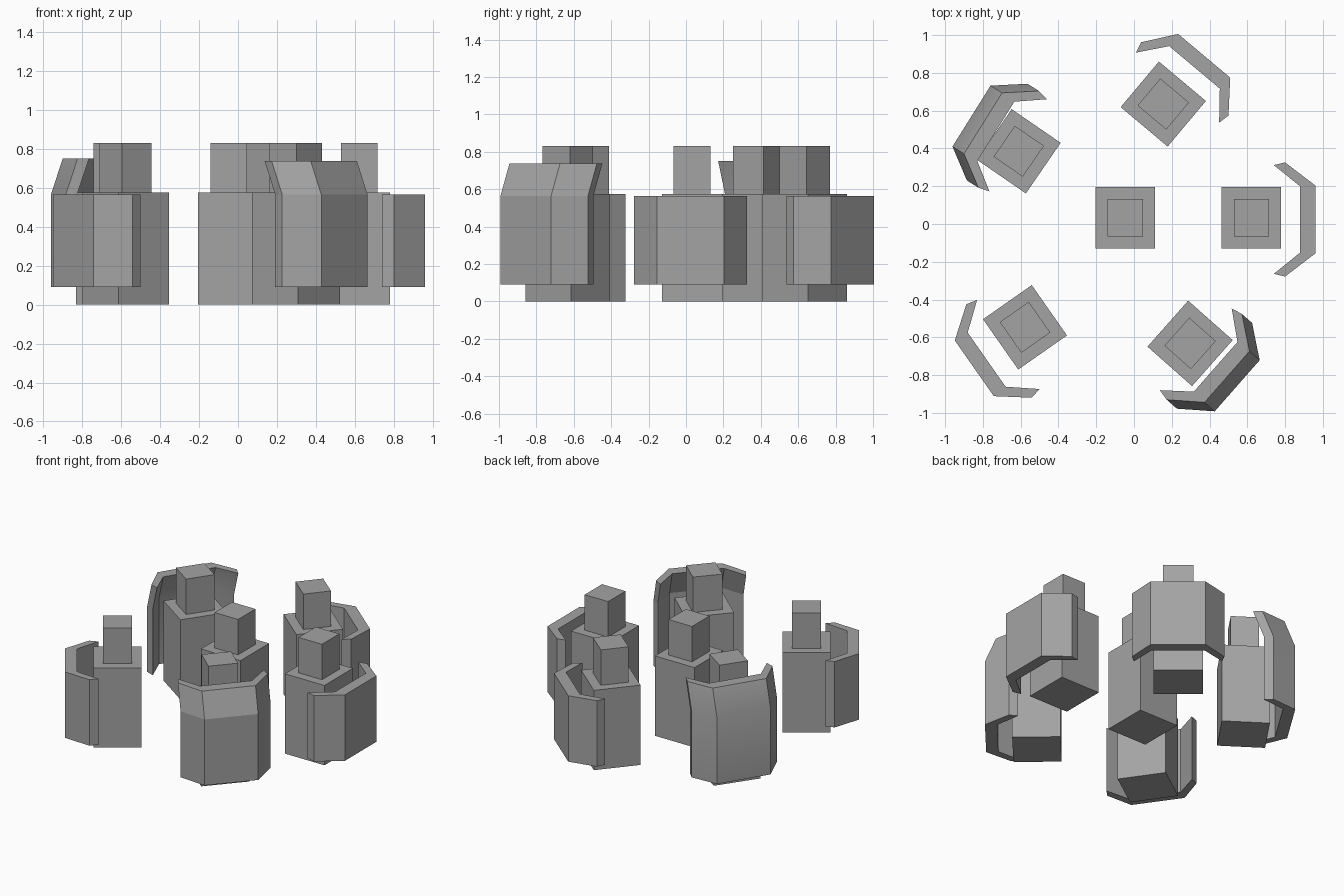
import bpy, bmesh, math
from mathutils import Matrix, Vector

if "Cube" in bpy.data.objects:
    bpy.data.objects.remove(bpy.data.objects["Cube"])

grey = bpy.data.materials.new("mid_grey")
grey.diffuse_color = (0.37, 0.37, 0.37, 1)
grey.use_nodes = True
grey.node_tree.nodes["Principled BSDF"].inputs["Base Color"].default_value = grey.diffuse_color


def finish(bm, name, center, angle):
    """Turn local geometry (outward = +x) into a placed object."""
    bmesh.ops.recalc_face_normals(bm, faces=bm.faces)
    bm.transform(Matrix.Translation((center[0], center[1], 0))
                 @ Matrix.Rotation(math.radians(angle), 4, 'Z'))
    me = bpy.data.meshes.new(name)
    bm.to_mesh(me)
    bm.free()
    me.materials.append(grey)
    ob = bpy.data.objects.new(name, me)
    bpy.context.collection.objects.link(ob)
    return ob


def box(name, center, angle, sx, sy, z0, z1):
    bm = bmesh.new()
    bmesh.ops.create_cube(bm, size=1, matrix=Matrix.Translation((0, 0, (z0 + z1) / 2))
                          @ Matrix.Diagonal((sx, sy, z1 - z0, 1)))
    return finish(bm, name, center, angle)


def shield(name, center, angle, half=0.18, lean_top=None):
    """Three-panel wall; lean_top adds an upper band leaning inward."""
    outer = [(0.18, -0.302), (0.34, -half), (0.34, half), (0.18, 0.302)]
    inner = [(0.12, -0.288), (0.26, -half + 0.005), (0.26, half - 0.005), (0.12, 0.288)]
    layers = [(0.09, 0), (0.565, 0)]
    if lean_top:
        layers.append((lean_top, -0.072))
    bm = bmesh.new()
    rows = [[bm.verts.new((x + dx, y, z)) for x, y in outer + inner[::-1]]
            for z, dx in layers]
    # side walls between layers
    for a, b in zip(rows, rows[1:]):
        for i in range(8):
            j = (i + 1) % 8
            bm.faces.new((a[i], a[j], b[j], b[i]))
    # rims, one quad per panel
    for r in (rows[0], rows[-1]):
        for i in range(3):
            bm.faces.new((r[i], r[i + 1], r[6 - i], r[7 - i]))
    return finish(bm, name, center, angle)


# figures: label, body centre, facing angle
figures = [
    ("middle", (-0.047, 0.033), 0),
    ("right", (0.622, 0.033), 0),
    ("back", (0.155, 0.635), 50),
    ("back_left", (-0.61, 0.385), 145.5),
    ("front_left", (-0.577, -0.547), 215),
    ("front_right", (0.297, -0.632), -41.5),
]
for label, c, ang in figures:
    box(label + "_body", c, ang, 0.315, 0.325, 0, 0.575)
    box(label + "_head", c, ang, 0.187, 0.198, 0.575, 0.83)

# curved shields in front of the outer figures
shield("right_shield", (0.62, 0.024), 0)
shield("back_shield", (0.153, 0.63), 50)
shield("front_left_shield", (-0.567, -0.569), 215)
shield("front_right_shield", (0.291, -0.632), -41.3, lean_top=0.737)
tall = shield("back_left_shield", (-0.572, 0.391), 148, half=0.19, lean_top=0.75)

# soften the gentle bend of the rear tall shield
bpy.context.view_layer.objects.active = tall
tall.select_set(True)
bpy.ops.object.shade_smooth_by_angle(angle=math.radians(30))
